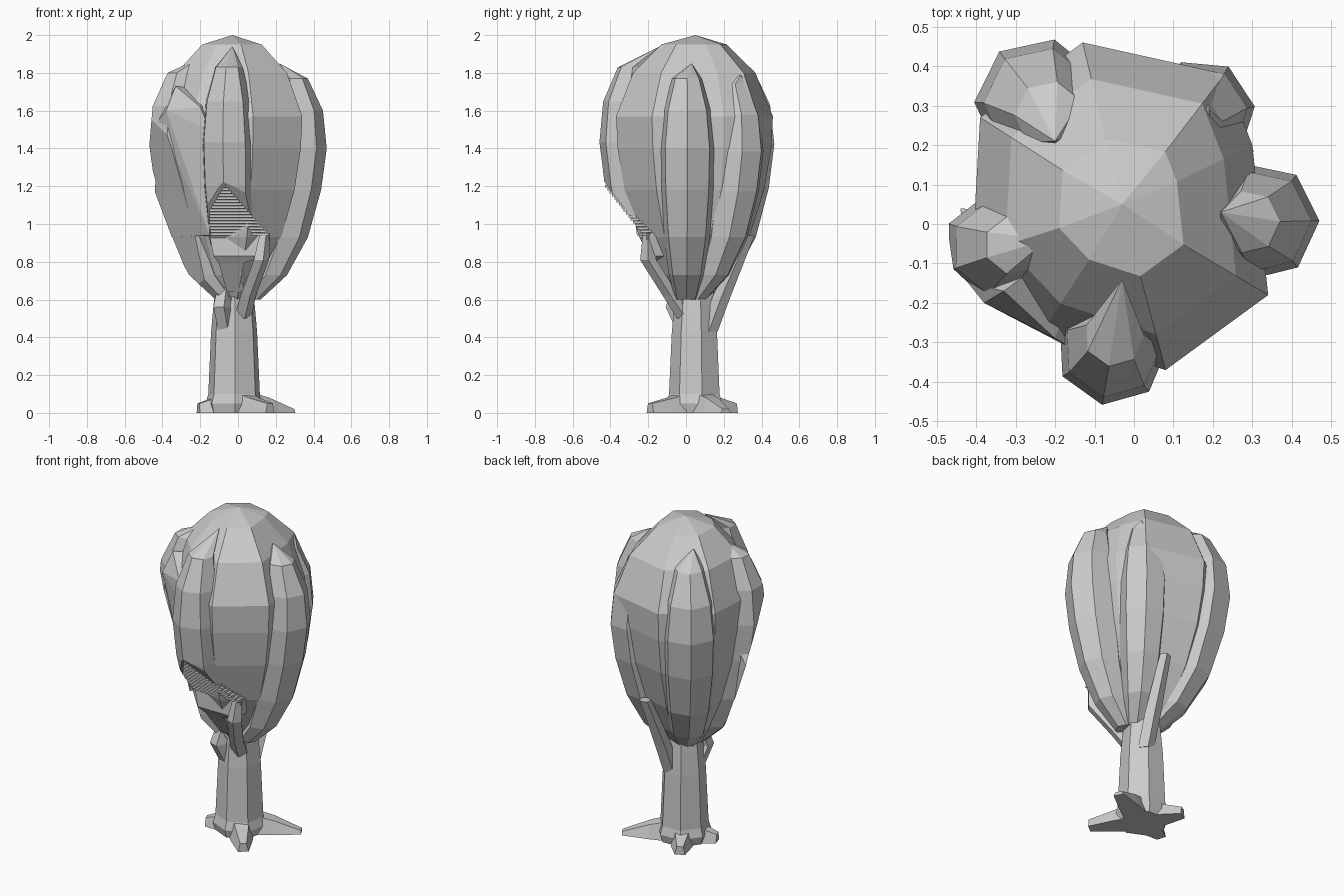
import bpy, bmesh
from math import sin, cos, tau, radians
from mathutils import Vector

old = bpy.data.objects.get("Cube")
if old:
    bpy.data.objects.remove(old, do_unlink=True)

grey = bpy.data.materials.new("plain_grey")
grey.use_nodes = True
grey.diffuse_color = (0.6, 0.6, 0.6, 1)
grey.node_tree.nodes["Principled BSDF"].inputs["Base Color"].default_value = (0.6, 0.6, 0.6, 1)


def finish(name, bm):
    """Turn a bmesh into a grey object."""
    bmesh.ops.recalc_face_normals(bm, faces=bm.faces[:])
    mesh = bpy.data.meshes.new(name)
    bm.to_mesh(mesh)
    bm.free()
    mesh.materials.append(grey)
    bpy.context.collection.objects.link(bpy.data.objects.new(name, mesh))


def loft(name, rings, tip=None, cut=None):
    """Skin equal-length rings, bottom to top, with flat faces and an optional tip."""
    bm = bmesh.new()
    loops = [[bm.verts.new(p) for p in ring] for ring in rings]
    n = len(loops[0])
    for low, high in zip(loops, loops[1:]):
        for i in range(n):
            j = (i + 1) % n
            bm.faces.new((low[i], low[j], high[j], high[i]))
    bm.faces.new(loops[0][::-1])
    if tip:
        apex = bm.verts.new(tip)
        for i in range(n):
            bm.faces.new((loops[-1][i], loops[-1][(i + 1) % n], apex))
    else:
        bm.faces.new(loops[-1])
    if cut:
        geom = bm.verts[:] + bm.edges[:] + bm.faces[:]
        bmesh.ops.bisect_plane(bm, geom=geom, plane_co=cut[0], plane_no=cut[1], clear_outer=True)
        bmesh.ops.holes_fill(bm, edges=[e for e in bm.edges if e.is_boundary])
    finish(name, bm)


def polygon(x, y, z, r, n=7, turn=0.0):
    return [(x + r * cos(turn + tau * i / n), y + r * sin(turn + tau * i / n), z) for i in range(n)]


def limb(name, path, radii, n=5):
    """Faceted branch with horizontal sections along a path."""
    loft(name, [polygon(*p, r, n) for p, r in zip(path, radii)])


# Crown core: one outline scaled by height
axis = Vector((-0.03, 0.04))
outline = [(-0.13, 0.46), (-0.39, 0.27), (-0.41, -0.08), (-0.23, -0.27),
           (0.08, -0.37), (0.34, -0.18), (0.3, 0.2), (0.23, 0.38)]
core_profile = [(0.6, 0.22), (0.73, 0.45), (0.93, 0.70), (1.18, 0.89),
                (1.4, 0.98), (1.57, 1.0), (1.8, 0.78), (1.95, 0.42)]
core_rings = []
for z, s in core_profile:
    core_rings.append([(*(axis + (Vector(p) - axis) * s), z) for p in outline])
loft("crown_core", core_rings, (-0.03, 0.05, 2.0))

# Crown lobes: height, outer reach and half width
lobe_profile = [(0.6, 0.12, 0.06), (0.73, 0.26, 0.095), (0.93, 0.37, 0.125), (1.18, 0.44, 0.145),
                (1.4, 0.47, 0.15), (1.6, 0.45, 0.13), (1.77, 0.37, 0.08)]


def lobe(name, angle, reach, width, lift, tip, turn=0, cut=None):
    a = radians(angle)
    rings = []
    for z, out, half in lobe_profile:
        half *= width
        r = out * reach - half
        height = z + lift * max(0, (z - 0.93) / 0.84)
        rings.append(polygon(r * cos(a), r * sin(a), height, half, 7, a + radians(turn)))
    loft(name, rings, tip, cut)


lobe("left_lobe", 1, 1.0, 1.0, 0.0, (0.22, 0.03, 1.85))
lobe("front_lobe", 260, 0.99, 0.95, 0.06, (-0.03, -0.14, 1.94),
     cut=((-0.08, -0.43, 1.22), (0, -0.8, -0.6)))
lobe("right_lobe", 190, 1.04, 0.93, 0.03, (-0.22, -0.04, 1.87), 15,
     cut=((-0.44, 0.04, 1.17), (-0.78, -0.56, -0.26)))
lobe("back_right_lobe", 128, 1.18, 1.1, 0.04, (-0.2, 0.21, 1.9))
lobe("back_left_lobe", 59, 0.99, 0.93, -0.03, (0.19, 0.29, 1.79))

# Broad flat web joining the right lobe to the front lobe
web = bmesh.new()
for p in ((-0.38, -0.2, 1.6), (-0.42, -0.15, 1.55), (-0.44, 0.04, 1.17), (-0.35, 0.02, 0.93),
          (-0.15, -0.26, 0.94), (-0.15, -0.32, 1.5), (-0.2, -0.29, 1.62), (-0.33, -0.17, 1.73),
          (-0.1, 0, 0.93), (-0.1, 0, 1.7)):
    web.verts.new(p)
bmesh.ops.convex_hull(web, input=web.verts[:])
finish("right_front_web", web)

# Stepped slats over the trimmed front lobe
slats = 17
for i in range(slats):
    t = (i + 0.5) / slats
    z = 1.21 - 0.27 * t
    y = -0.435 + 0.21 * t
    left = -0.07 - 0.08 * min(1, 2 * t)
    right = -0.07 + 0.24 * t
    slab = [[(left, y, h), (right, y, h), (right, y + 0.12, h), (left, y + 0.12, h)]
            for h in (z - 0.009, z + 0.005)]
    loft("front_slat", slab)

# Ledge below the slats, tapering down to the trunk
ledge = []
for z, y, left, right in ((0.64, -0.08, -0.06, 0.03), (0.79, -0.18, -0.1, 0.02),
                          (0.83, -0.21, -0.13, 0.14), (0.94, -0.21, -0.15, 0.17)):
    ledge.append([(left, y, z), (right, y, z), (right, 0, z), (left, 0, z)])
loft("front_ledge", ledge)

# Trunk with flared foot
trunk_profile = [(0.0, 0.14), (0.05, 0.155), (0.1, 0.14), (0.43, 0.125), (0.57, 0.112), (0.75, 0.09)]
loft("trunk", [polygon(-0.02, 0.05, z, r, 7, 0.25) for z, r in trunk_profile])

# Branches
limb("front_branch", [(0.02, 0.0, 0.5), (0.05, -0.08, 0.62), (0.12, -0.2, 0.81), (0.14, -0.2, 0.95)],
     (0.05, 0.045, 0.045, 0.03))
limb("back_branch", [(0.02, 0.12, 0.43), (0.03, 0.19, 0.62), (0.05, 0.33, 0.94)],
     (0.05, 0.05, 0.035))
limb("right_stub", [(-0.06, 0.01, 0.4), (-0.09, -0.06, 0.56), (-0.07, -0.02, 0.7)],
     (0.045, 0.05, 0.04))

# Roots: tapering wedges from the trunk
start = Vector((-0.02, 0.05))
for end, tip_top in (((0.29, 0.21), 0.02), ((-0.14, 0.26), 0.05), ((-0.21, -0.01), 0.05), ((0.17, -0.19), 0.05)):
    end = Vector(end)
    along = (end - start).normalized()
    side = Vector((-along.y, along.x))
    sections = []
    for t, half, top in ((0.1, 0.08, 0.12), (0.55, 0.06, 0.08), (1.0, 0.03, tip_top)):
        p = start.lerp(end, t)
        a, b = p - side * half, p + side * half
        c, d = p + side * half * 0.6, p - side * half * 0.6
        sections.append([(*a, 0), (*b, 0), (*c, top), (*d, top)])
    loft("root", sections)
